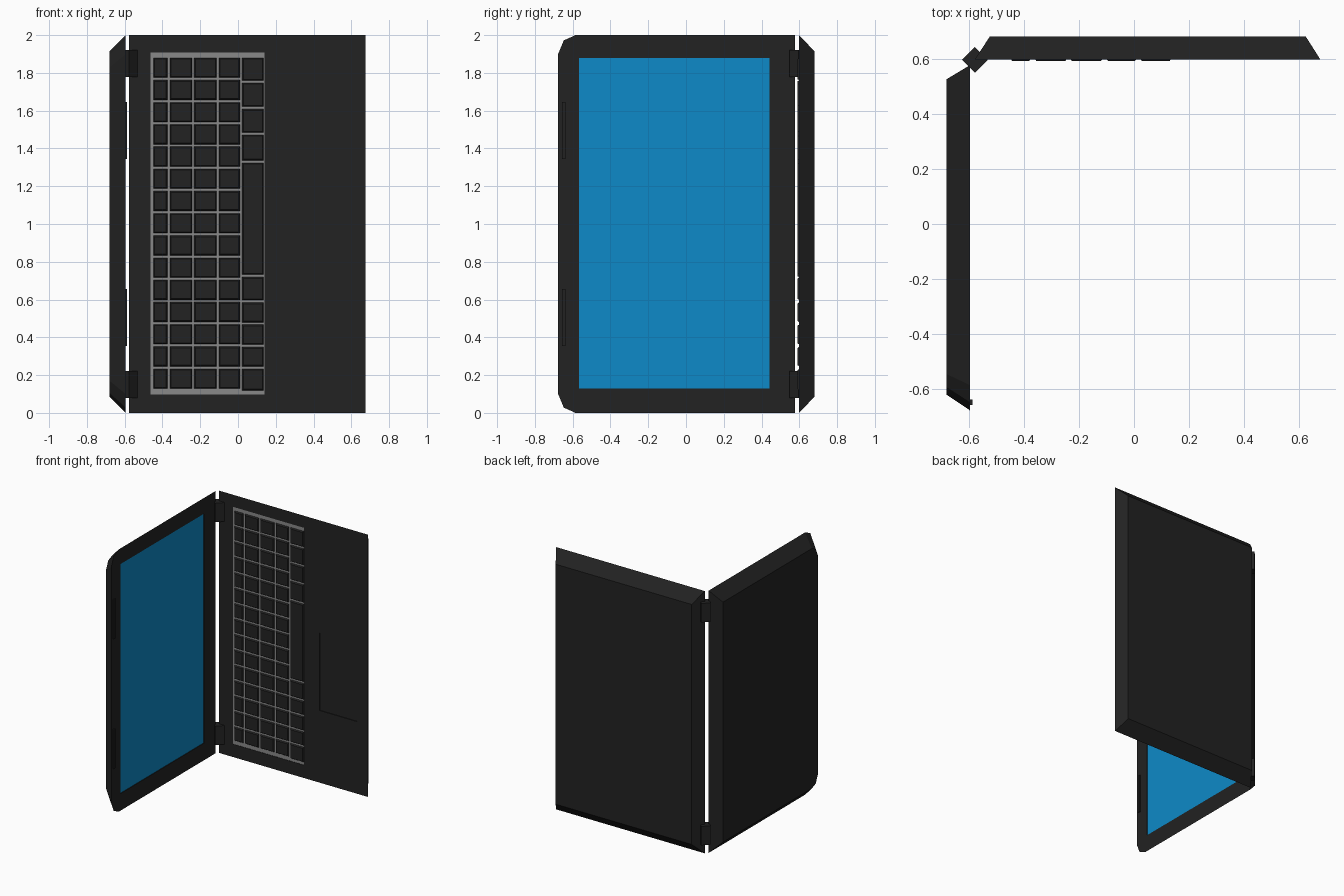
import bpy, bmesh, math
from mathutils import Vector

if "Cube" in bpy.data.objects:
    bpy.data.objects.remove(bpy.data.objects["Cube"])


def material(name, rgb):
    m = bpy.data.materials.new(name)
    m.diffuse_color = (*rgb, 1)
    m.use_nodes = True
    m.node_tree.nodes["Principled BSDF"].inputs["Base Color"].default_value = m.diffuse_color
    return m


BLACK = material("black_plastic", (0.016, 0.016, 0.016))
GREY = material("grey_plate", (0.25, 0.25, 0.25))
BLUE = material("blue_display", (0.004, 0.254, 0.578))


def add_object(name, bm, mat):
    bmesh.ops.recalc_face_normals(bm, faces=bm.faces)
    me = bpy.data.meshes.new(name)
    bm.to_mesh(me)
    bm.free()
    me.materials.append(mat)
    ob = bpy.data.objects.new(name, me)
    bpy.context.collection.objects.link(ob)
    return ob


def loft(bm, lower, upper):
    """Close a solid between two matching outlines."""
    a = [bm.verts.new(p) for p in lower]
    b = [bm.verts.new(p) for p in upper]
    bm.faces.new(a)
    bm.faces.new(b)
    n = len(a)
    for i in range(n):
        bm.faces.new((a[i], a[(i + 1) % n], b[(i + 1) % n], b[i]))


def rect(u0, u1, z0, z1, inset=0):
    return [(u0 + inset, z0 + inset), (u1 - inset, z0 + inset),
            (u1 - inset, z1 - inset), (u0 + inset, z1 - inset)]


def base_pts(outline, y):
    return [(u, y, z) for u, z in outline]


def lid_pts(outline, x):
    return [(x, u, z) for u, z in outline]


def solid(name, pts, mat, outline0, d0, outline1, d1):
    bm = bmesh.new()
    loft(bm, pts(outline0, d0), pts(outline1, d1))
    return add_object(name, bm, mat)


def recess(target, pts, outline, d0, d1):
    """Cut a shallow pocket and discard the cutter."""
    cutter = solid("cutter", pts, BLACK, outline, d0, outline, d1)
    cutter.hide_render = True
    mod = target.modifiers.new("pocket", 'BOOLEAN')
    mod.operation = 'DIFFERENCE'
    mod.solver = 'EXACT'
    mod.object = cutter
    bpy.context.view_layer.objects.active = target
    bpy.ops.object.modifier_apply(modifier=mod.name)
    bpy.data.objects.remove(cutter, do_unlink=True)


FRONT_Y, BACK_Y = 0.598, 0.68      # base thickness
FRONT_X, BACK_X = -0.595, -0.68    # lid thickness

# Base with sloped edges, keyboard well and touchpad pocket
base = solid("base", base_pts, BLACK, rect(-0.577, 0.676, 0, 2), FRONT_Y,
             rect(-0.524, 0.624, 0.085, 1.915), BACK_Y)
KEYBOARD = rect(-0.463, 0.14, 0.098, 1.908)
recess(base, base_pts, KEYBOARD, 0.55, FRONT_Y + 0.008)
recess(base, base_pts, rect(0.27, 0.587, 0.55, 1.14), 0.55, FRONT_Y + 0.005)
solid("keyboard_plate", base_pts, GREY, KEYBOARD, FRONT_Y + 0.003,
      KEYBOARD, FRONT_Y + 0.012)

# Keys: four regular columns, plus the last one holding the space bar
columns = [(-0.45, -0.373), (-0.362, -0.242), (-0.233, -0.112), (-0.102, 0.011)]
regular = [0.122 + i * (1.764 / 15) for i in range(16)]
space_col = [0.113, 0.24, 0.355, 0.473, 0.59, 0.725,
             1.33, 1.478, 1.615, 1.753, 1.886]
bm = bmesh.new()
for (x0, x1), rows in [(c, regular) for c in columns] + [((0.021, 0.137), space_col)]:
    for z0, z1 in zip(rows, rows[1:]):
        r = (x0, x1, z0 + 0.005, z1 - 0.005)
        loft(bm, base_pts(rect(*r), FRONT_Y + 0.005),
             base_pts(rect(*r, inset=0.008), FRONT_Y - 0.007))
add_object("keys", bm, BLACK)

# Lid with clipped outer corners and a sunk display
half = [(0.577, 2.0), (-0.585, 2.0), (-0.647, 1.972), (-0.677, 1.9)]
outer = half + [(u, 2 - z) for u, z in reversed(half)]
half = [(0.526, 1.915), (-0.545, 1.915), (-0.592, 1.895), (-0.62, 1.83)]
inner = half + [(u, 2 - z) for u, z in reversed(half)]
lid = solid("lid", lid_pts, BLACK, outer, FRONT_X, inner, BACK_X)
SCREEN = rect(-0.567, 0.443, 0.13, 1.88)
recess(lid, lid_pts, SCREEN, -0.55, FRONT_X - 0.008)
solid("display", lid_pts, BLUE, SCREEN, FRONT_X - 0.005, SCREEN, FRONT_X - 0.012)

# Paired rubber bumpers and hinges, mirrored about mid height
for side, s in (("lower", -1), ("upper", 1)):
    z0, z1 = sorted((1 + s * 0.345, 1 + s * 0.645))
    solid(side + "_bumper", lid_pts, BLACK, rect(-0.657, -0.638, z0, z1),
          FRONT_X - 0.004, rect(-0.657, -0.638, z0, z1), FRONT_X + 0.008)
    z0, z1 = sorted((1 + s * 0.778, 1 + s * 0.922))
    d = 0.047
    ring = [(-0.578 + d * math.cos(a), 0.596 + d * math.sin(a))
            for a in (0, math.pi / 2, math.pi, 1.5 * math.pi)]
    bm = bmesh.new()
    loft(bm, [(x, y, z0) for x, y in ring], [(x, y, z1) for x, y in ring])
    add_object(side + "_hinge", bm, BLACK)
